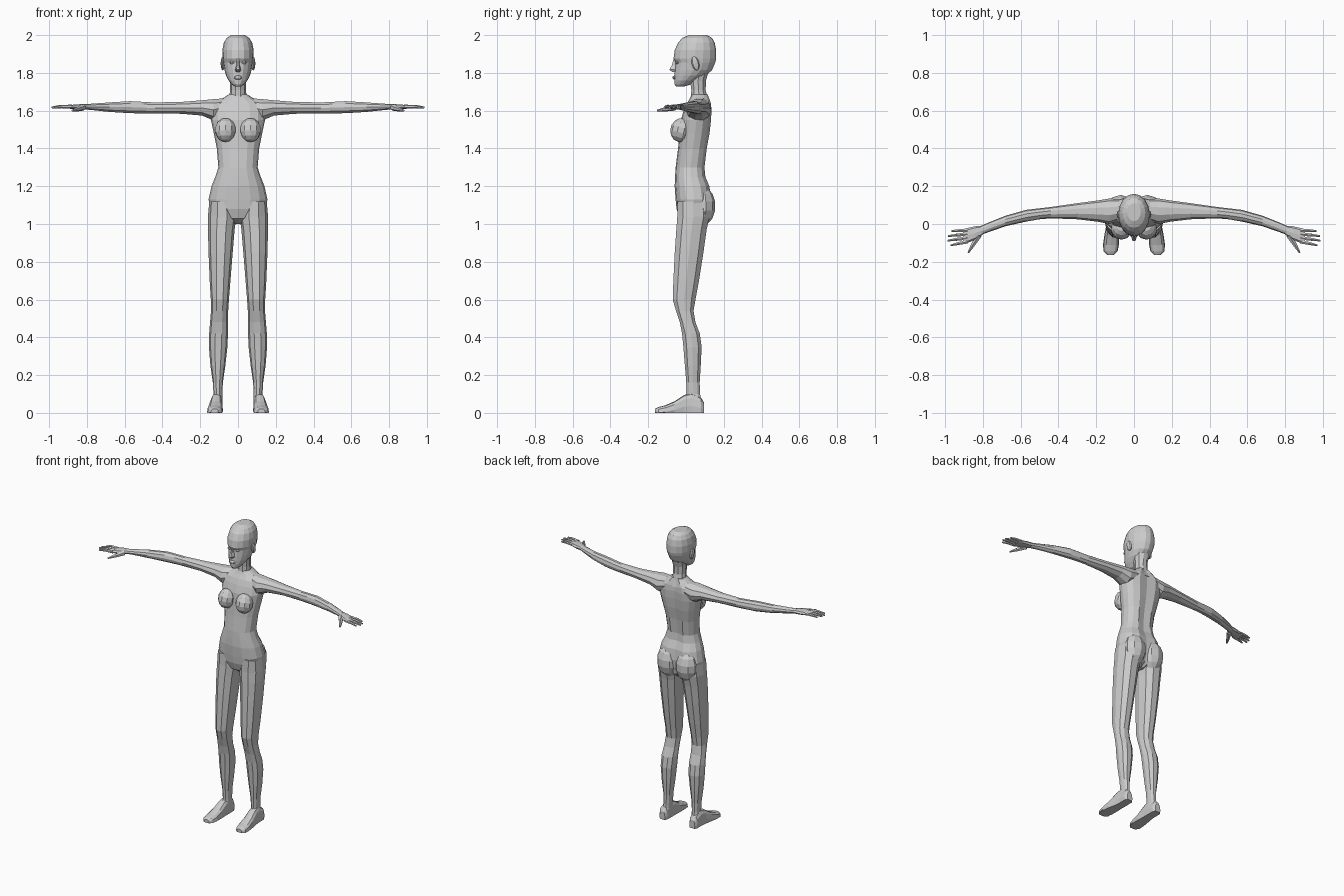
import bpy, bmesh, math
from mathutils import Vector, Matrix


def finish(name, bm, mirror=False):
    bmesh.ops.recalc_face_normals(bm, faces=bm.faces)
    me = bpy.data.meshes.new(name)
    bm.to_mesh(me)
    bm.free()
    ob = bpy.data.objects.new(name, me)
    bpy.context.collection.objects.link(ob)
    if mirror:
        ob.modifiers.new("mirror", 'MIRROR')
    return ob


def loft(name, axis, rings, n=12, p=2.0, mirror=False, floor=None):
    """Rings are (t, a0, a1, b0, b1): position along axis, extents on the other two axes."""
    bm = bmesh.new()
    loops = []
    for t, a0, a1, b0, b1 in rings:
        loop = []
        for i in range(n):
            w = 2 * math.pi * i / n
            c, s = math.cos(w), math.sin(w)
            c = math.copysign(abs(c) ** (2 / p), c)
            s = math.copysign(abs(s) ** (2 / p), s)
            a = (a0 + a1) / 2 + (a1 - a0) / 2 * c
            b = (b0 + b1) / 2 + (b1 - b0) / 2 * s
            if floor is not None:
                b = max(b, floor)
            co = {'x': (t, a, b), 'y': (a, t, b), 'z': (a, b, t)}[axis]
            loop.append(bm.verts.new(co))
        loops.append(loop)
    for l0, l1 in zip(loops, loops[1:]):
        for i in range(n):
            j = (i + 1) % n
            bm.faces.new((l0[i], l0[j], l1[j], l1[i]))
    bm.faces.new(loops[0])
    bm.faces.new(loops[-1])
    return finish(name, bm, mirror)


def sym(rows):
    return [(z, -w, w, f, b) for z, w, f, b in rows]


def blob(name, centre, size, tilt=0, u=10, v=7, mirror=True):
    bm = bmesh.new()
    m = (Matrix.Translation(centre) @ Matrix.Rotation(tilt, 4, 'X')
         @ Matrix.Diagonal((*size, 1)))
    bmesh.ops.create_uvsphere(bm, u_segments=u, v_segments=v, radius=1, matrix=m)
    return finish(name, bm, mirror)


def bone(name, points, radii, n=6):
    """Tapered finger through a chain of points."""
    bm = bmesh.new()
    for p0, p1, r0, r1 in zip(points, points[1:], radii, radii[1:]):
        p0, p1 = Vector(p0), Vector(p1)
        d = p1 - p0
        m = Matrix.Translation((p0 + p1) / 2) @ d.to_track_quat('Z', 'Y').to_matrix().to_4x4()
        bmesh.ops.create_cone(bm, cap_ends=True, segments=n, radius1=r0, radius2=r1,
                              depth=d.length, matrix=m)
    return finish(name, bm, True)


# Torso, with a groove down the spine
torso = loft("torso", 'z', sym([
    (1.00, .022, .01, .08), (1.03, .07, -.035, .12), (1.08, .145, -.05, .135),
    (1.13, .156, -.055, .14), (1.20, .14, -.06, .13), (1.25, .12, -.058, .108),
    (1.30, .104, -.055, .103), (1.40, .112, -.042, .115), (1.48, .128, -.035, .13),
    (1.55, .143, -.028, .138), (1.60, .145, -.012, .14), (1.635, .135, .003, .137),
    (1.66, .09, .018, .128), (1.685, .05, .03, .118)]), n=16, p=2.3)
for v in torso.data.vertices:
    if abs(v.co.x) < .005 and v.co.y > .05:
        v.co.y -= .014
blob("buttock", (.07, .083, 1.095), (.078, .073, .105))
blob("breast", (.066, -.027, 1.497), (.056, .056, .064), tilt=-.25)

# Neck
loft("neck", 'z', sym([
    (1.63, .055, .02, .13), (1.67, .046, .025, .115), (1.71, .042, .026, .106),
    (1.76, .044, .02, .108), (1.80, .05, .02, .12)]), n=10)

# Head and face
loft("head", 'z', sym([
    (1.728, .018, -.052, -.01), (1.738, .032, -.06, .025), (1.76, .05, -.062, .06),
    (1.785, .063, -.062, .105), (1.815, .072, -.06, .138), (1.855, .079, -.056, .155),
    (1.875, .082, -.066, .16), (1.92, .083, -.06, .16), (1.96, .075, -.042, .152),
    (1.985, .06, -.02, .138), (2.0, .036, .015, .11)]), n=16)
loft("nose", 'z', sym([
    (1.875, .008, -.068, -.03), (1.84, .009, -.078, -.03), (1.817, .016, -.093, -.03),
    (1.806, .013, -.077, -.03)]), n=6)
blob("lips", (0, -.06, 1.775), (.022, .012, .011), u=8, v=6, mirror=False)
blob("eye", (.031, -.047, 1.855), (.014, .01, .008), u=8, v=6)
blob("ear", (.081, .05, 1.85), (.011, .02, .038), tilt=.25, u=8, v=6)

# Arms
loft("arm", 'x', [
    (.06, .025, .13, 1.575, 1.668), (.13, .0, .135, 1.545, 1.664),
    (.19, .012, .125, 1.572, 1.657), (.30, .025, .11, 1.582, 1.648),
    (.44, .03, .09, 1.583, 1.645), (.50, .025, .083, 1.584, 1.648),
    (.57, .013, .075, 1.585, 1.652), (.68, -.012, .044, 1.592, 1.645),
    (.77, -.043, .008, 1.602, 1.638), (.81, -.058, -.01, 1.606, 1.635)],
    n=10, mirror=True)

# Hands
loft("palm", 'x', [
    (.80, -.056, -.009, 1.607, 1.634), (.84, -.083, -.012, 1.606, 1.634),
    (.89, -.104, -.023, 1.610, 1.630), (.905, -.103, -.027, 1.613, 1.627)],
    n=8, p=2.6, mirror=True)
for k, (y0, y1, tip) in enumerate([(-.034, -.037, .965), (-.053, -.064, .984),
                                   (-.074, -.088, .986), (-.094, -.113, .97)]):
    mid = (.89 + tip) / 2
    bone(f"finger_{k + 1}", [(.88, y0, 1.621), (mid, (y0 + y1) / 2, 1.622), (tip, y1, 1.617)],
         [.0105, .009, .005])
bone("thumb", [(.82, -.06, 1.617), (.853, -.112, 1.607), (.877, -.152, 1.6)],
     [.017, .0115, .005])

# Legs
loft("leg", 'z', [
    (1.12, .02, .152, -.048, .12), (1.04, .008, .159, -.05, .128),
    (.97, .018, .159, -.055, .113), (.85, .028, .156, -.063, .096),
    (.70, .04, .150, -.07, .072), (.60, .048, .144, -.073, .053),
    (.54, .052, .143, -.055, .042), (.48, .053, .148, -.035, .052),
    (.42, .053, .153, -.023, .075), (.35, .056, .154, -.016, .085),
    (.25, .067, .146, -.008, .08), (.16, .08, .133, .0, .074),
    (.10, .083, .130, .002, .076), (.05, .083, .137, -.01, .085)],
    n=10, p=2.2, mirror=True)

# Feet
loft("foot", 'y', [
    (.095, .093, .133, -.02, .055), (.08, .083, .143, -.03, .08),
    (.03, .082, .143, -.03, .105), (-.01, .082, .147, -.03, .095),
    (-.06, .080, .157, -.03, .062), (-.11, .080, .164, -.03, .04),
    (-.145, .087, .161, -.03, .031), (-.163, .105, .143, -.02, .022)],
    n=12, p=2.8, mirror=True, floor=0)
